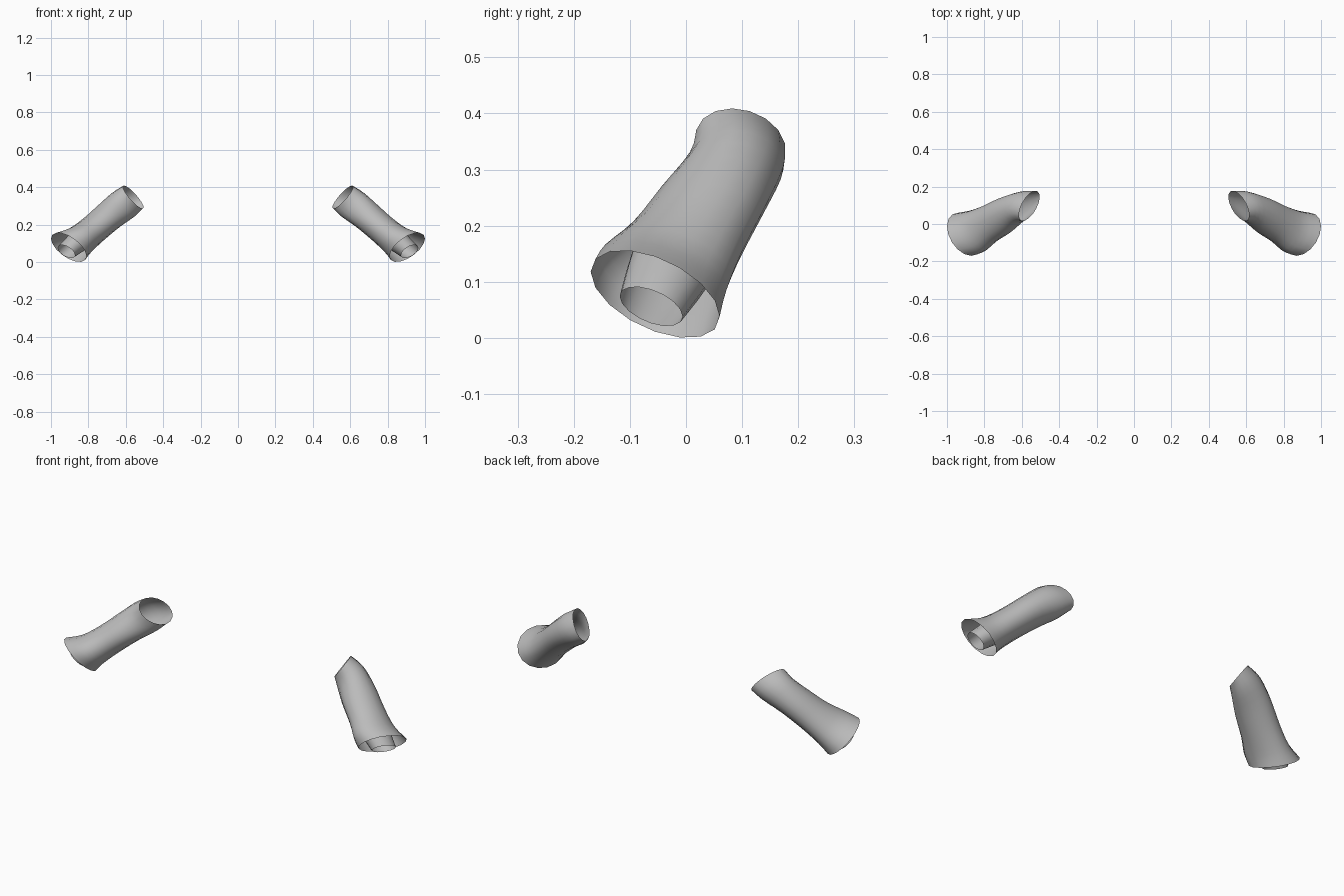
import bpy, bmesh, math
from mathutils import Vector

if "Cube" in bpy.data.objects:
    bpy.data.objects.remove(bpy.data.objects["Cube"])

grey = bpy.data.materials.new("grey cloth")
grey.diffuse_color = (0.5, 0.5, 0.5, 1)
grey.use_nodes = True
grey.node_tree.nodes["Principled BSDF"].inputs["Base Color"].default_value = grey.diffuse_color
SEG = 16

# Each ring: centre, half-axis towards the front, half-axis towards the top
SLEEVE = [
    ((.560, .097, .347), (.025, -.079, .000), (.050, -.015, .062)),
    ((.612, .088, .307), (.008, -.086, .000), (.060, -.004, .063)),
    ((.690, .047, .245), (-.010, -.097, .005), (.060, .000, .056)),
    ((.775, .000, .172), (-.020, -.101, .015), (.055, .000, .058)),
    ((.845, -.040, .115), (-.030, -.112, .030), (.060, .000, .063)),
    ((.905, -.055, .078), (-.035, -.115, .040), (.088, .000, .067)),
]
INNER_CUFF = [
    ((.805, -.015, .150), (-.020, -.075, .020), (.046, .000, .046)),
    ((.865, -.040, .100), (-.020, -.066, .020), (.045, .000, .038)),
    ((.918, -.062, .056), (-.020, -.056, .018), (.042, .000, .030)),
]


def spline(a, b, c, d, t):
    """Smooth blend from b to c."""
    return (b * 2 + (c - a) * t + (a * 2 - b * 5 + c * 4 - d) * t * t
            + (b * 3 - a - c * 3 + d) * t ** 3) / 2


def tube(name, rings, steps, side):
    """Open cloth tube skinned through elliptical rings."""
    rings = [[Vector(v) for v in r] for r in rings]
    ext = [rings[0]] + rings + [rings[-1]]
    dense = [[spline(*(ext[i + k][j] for k in range(4)), s / steps) for j in range(3)]
             for i in range(len(rings) - 1) for s in range(steps)] + [rings[-1]]
    bm = bmesh.new()
    loops = []
    for c, u, v in dense:
        loop = []
        for k in range(SEG):
            a = 2 * math.pi * k / SEG
            p = c + u * math.cos(a) + v * math.sin(a)
            loop.append(bm.verts.new((p.x * side, p.y, p.z)))
        loops.append(loop)
    for lo, hi in zip(loops, loops[1:]):
        for k in range(SEG):
            n = (k + 1) % SEG
            quad = (lo[k], lo[n], hi[n], hi[k])
            f = bm.faces.new(quad if side < 0 else quad[::-1])
            f.smooth = True
    # Make the outside the front of every face
    bm.faces.ensure_lookup_table()
    bm.normal_update()
    f = bm.faces[0]
    axis = dense[0][0].copy()
    axis.x *= side
    if f.normal.dot(f.calc_center_median() - axis) < 0:
        bmesh.ops.reverse_faces(bm, faces=bm.faces[:])
    mesh = bpy.data.meshes.new(name)
    bm.to_mesh(mesh)
    bm.free()
    mesh.materials.append(grey)
    bpy.context.collection.objects.link(bpy.data.objects.new(name, mesh))


# Matching pair of sleeves, each with a narrower cuff inside
for label, side in (("right", 1), ("left", -1)):
    tube(label + "_sleeve", SLEEVE, 3, side)
    tube(label + "_inner_cuff", INNER_CUFF, 2, side)
